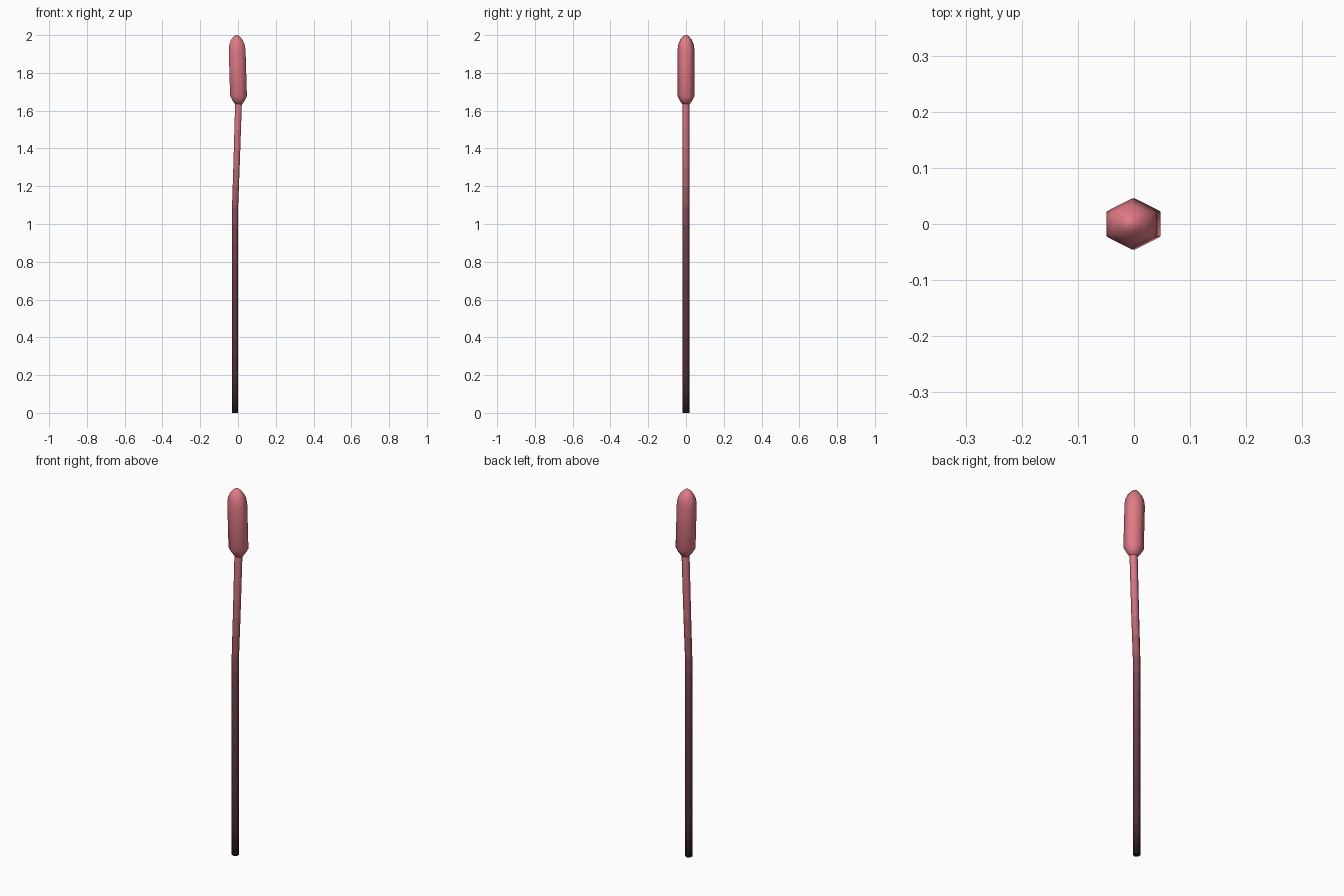
import bpy, bmesh, math

if "Cube" in bpy.data.objects:
    bpy.data.objects.remove(bpy.data.objects["Cube"])

SIDES = 6
# colour stops along the height: z, linear rgb
STOPS = [(0.0, (0.004, 0.004, 0.004)), (0.2, (0.075, 0.025, 0.03)),
         (0.6, (0.12, 0.04, 0.048)), (1.0, (0.2, 0.062, 0.075)),
         (1.3, (0.55, 0.15, 0.175)), (1.6, (0.75, 0.195, 0.235))]


def lerp_table(table, z):
    """Interpolate a tuple-valued table at height z."""
    if z <= table[0][0]:
        return table[0][1]
    for (z0, a), (z1, b) in zip(table, table[1:]):
        if z <= z1:
            t = (z - z0) / (z1 - z0)
            return tuple(p + (q - p) * t for p, q in zip(a, b))
    return table[-1][1]


def colour(name, z):
    m = bpy.data.materials.new(name)
    m.diffuse_color = (*lerp_table(STOPS, z), 1)
    m.use_nodes = True
    m.node_tree.nodes["Principled BSDF"].inputs["Base Color"].default_value = m.diffuse_color
    return m


def loft(name, rings):
    """Six-sided tube through rings of (z, (x, rx, ry)), one tint per band."""
    bm = bmesh.new()
    loops = []
    for z, (x, rx, ry) in rings:
        loops.append([bm.verts.new((x + rx * math.cos(a), ry * math.sin(a), z))
                      for a in (math.pi / 6 + i * math.tau / SIDES for i in range(SIDES))])
    me = bpy.data.meshes.new(name)
    for k, (lo, hi) in enumerate(zip(loops, loops[1:])):
        me.materials.append(colour(f"{name}_tint_{k}", (rings[k][0] + rings[k + 1][0]) / 2))
        for i in range(SIDES):
            j = (i + 1) % SIDES
            bm.faces.new((lo[i], lo[j], hi[j], hi[i])).material_index = k
    bm.faces.new(loops[0][::-1]).material_index = 0
    bm.faces.new(loops[-1]).material_index = len(loops) - 2
    bm.to_mesh(me)
    bm.free()
    ob = bpy.data.objects.new(name, me)
    bpy.context.collection.objects.link(ob)
    bpy.context.view_layer.objects.active = ob
    ob.select_set(True)
    bpy.ops.object.shade_smooth_by_angle(angle=math.radians(65))
    ob.select_set(False)


# stem: straight up, then leaning gently toward +x
stem_path = [(0.0, (-0.016, 0.0185, 0.0175)), (1.08, (-0.016, 0.0185, 0.0175)),
             (1.3, (-0.008, 0.0195, 0.018)), (1.65, (0.003, 0.0205, 0.0185))]
heights = sorted({0.04, 0.08, 0.12, 0.16, 1.08, 1.65} | {round(i * 0.1, 2) for i in range(17)})
loft("stem", [(z, lerp_table(stem_path, z)) for z in heights])

# seed head: rounded capsule leaning slightly back toward -x
head = [(1.635, 0.02), (1.652, 0.032), (1.678, 0.045), (1.92, 0.045),
        (1.95, 0.041), (1.975, 0.031), (1.993, 0.016), (2.0, 0.006)]
loft("seed_head", [(z, (0.003 - 0.03 * (z - 1.67), r * 1.14, r)) for z, r in head])
